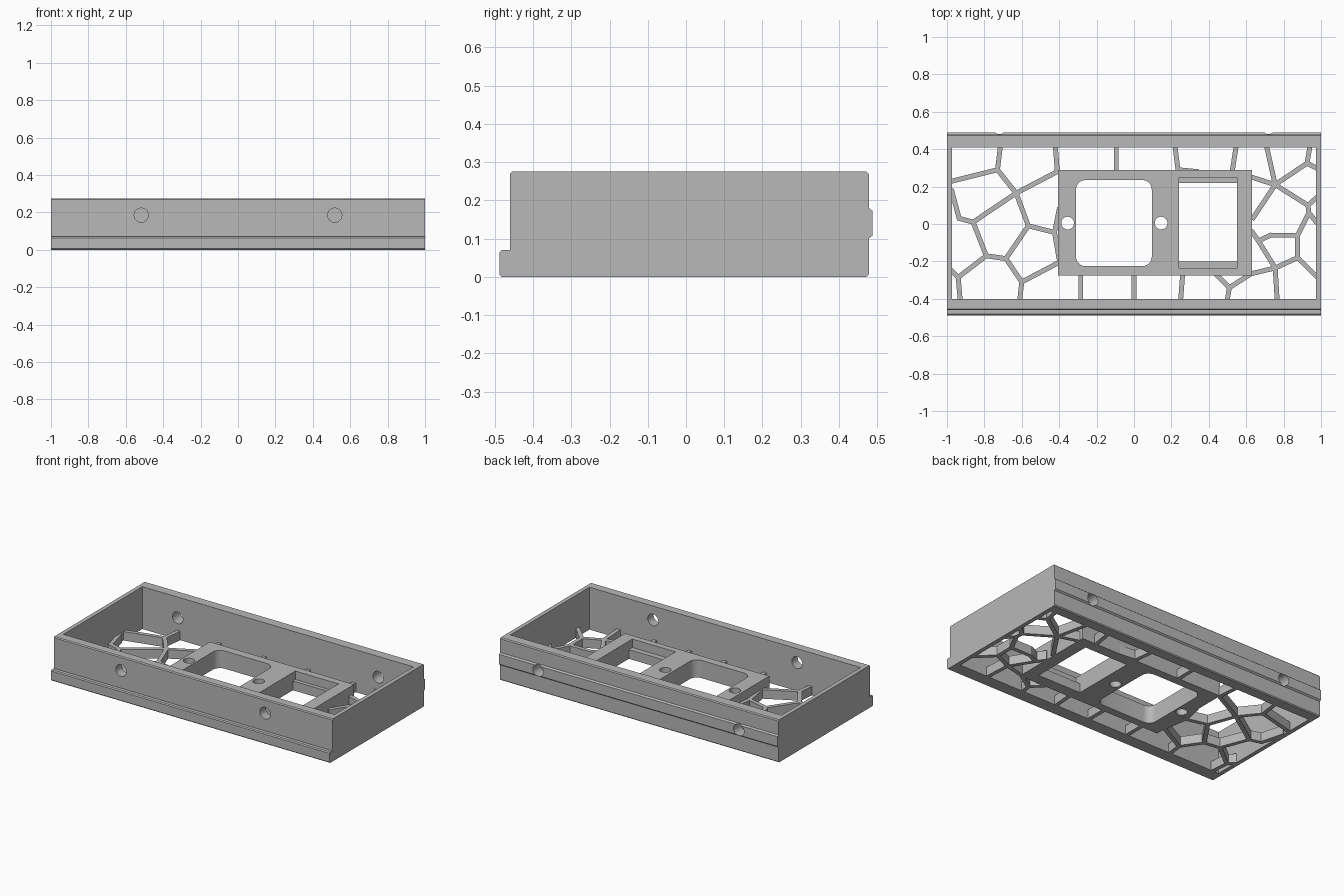
import bpy
import bmesh
from math import pi, cos, sin
from mathutils import Vector, Matrix

cube = bpy.data.objects.get("Cube")
if cube:
    bpy.data.objects.remove(cube, do_unlink=True)

grey = bpy.data.materials.new("plain grey")
grey.use_nodes = True
grey.diffuse_color = (.48, .48, .48, 1)
grey.node_tree.nodes["Principled BSDF"].inputs["Base Color"].default_value = grey.diffuse_color


def make_object(name, bm):
    bmesh.ops.recalc_face_normals(bm, faces=bm.faces)
    mesh = bpy.data.meshes.new(name)
    bm.to_mesh(mesh)
    bm.free()
    mesh.materials.append(grey)
    obj = bpy.data.objects.new(name, mesh)
    bpy.context.scene.collection.objects.link(obj)
    return obj


def add_prism(bm, outline, sweep):
    """Extrude a closed outline of 3D points along a vector."""
    face = bm.faces.new([bm.verts.new(p) for p in outline])
    out = bmesh.ops.extrude_face_region(bm, geom=[face])
    moved = [g for g in out["geom"] if isinstance(g, bmesh.types.BMVert)]
    bmesh.ops.translate(bm, vec=sweep, verts=moved)


def prism(name, outline, sweep):
    bm = bmesh.new()
    add_prism(bm, outline, sweep)
    return make_object(name, bm)


def box(name, x0, x1, y0, y1, z0, z1):
    outline = [(x0, y0, z0), (x1, y0, z0), (x1, y1, z0), (x0, y1, z0)]
    return prism(name, outline, (0, 0, z1 - z0))


def rounded_box(name, x0, x1, y0, y1, z0, z1, radius, steps=6):
    corners = [(x1, y1, -1, -1), (x0, y1, 1, -1), (x0, y0, 1, 1), (x1, y0, -1, 1)]
    outline = []
    for quarter, (x, y, sx, sy) in enumerate(corners):
        for i in range(steps + 1):
            a = (quarter + i / steps) * pi / 2
            outline.append((x + radius * (sx + cos(a)), y + radius * (sy + sin(a)), z0))
    return prism(name, outline, (0, 0, z1 - z0))


def cylinder(name, centre, radius, depth, along_y=False):
    bm = bmesh.new()
    turn = Matrix.Rotation(pi / 2, 4, "X") if along_y else Matrix()
    bmesh.ops.create_cone(bm, cap_ends=True, segments=32, radius1=radius, radius2=radius,
                          depth=depth, matrix=Matrix.Translation(centre) @ turn)
    return make_object(name, bm)


def cut(target, cutters):
    """Subtract the cutters, bake the result and drop the cutters."""
    for c in cutters:
        c.hide_render = True
        mod = target.modifiers.new("cut", "BOOLEAN")
        mod.object = c
        mod.solver = "EXACT"
    bpy.context.view_layer.update()
    graph = bpy.context.evaluated_depsgraph_get()
    mesh = bpy.data.meshes.new_from_object(target.evaluated_get(graph))
    target.modifiers.clear()
    target.data = mesh
    for c in cutters:
        bpy.data.objects.remove(c, do_unlink=True)


def smooth(obj):
    bpy.ops.object.select_all(action="DESELECT")
    obj.select_set(True)
    bpy.context.view_layer.objects.active = obj
    bpy.ops.object.shade_smooth_by_angle(angle=pi / 6)


# Outer tray: side profile with a front lip and a back ridge
TOP, FRONT, BACK, C = .275, -.46, .478, .006
profile = [(-.482, 0), (BACK - C, 0), (BACK, C), (BACK, .1), (.488, .108), (.488, .172),
           (BACK, .18), (BACK, TOP - C), (BACK - C, TOP), (FRONT + C, TOP), (FRONT, TOP - C),
           (FRONT, .07), (-.482, .07), (-.488, .064), (-.488, C)]
tray = prism("tray_walls", [(-1, y, z) for y, z in profile], (2, 0, 0))
cavity = box("cavity", -.973, .973, -.4, .41, -.1, 1)
wall_holes = []
for side in (-1, 1):
    wall_holes.append(cylinder("front_hole", (side * .517, -.45, .185), .038, .3, True))
    wall_holes.append(cylinder("back_hole", (side * .72, .45, .14), .038, .3, True))
cut(tray, [cavity] + wall_holes)
smooth(tray)

# Raised mounting block with two windows and two screw holes
block = box("mounting_block", -.405, .63, -.275, .29, 0, .115)
cut(block, [
    rounded_box("round_window", -.31, .095, -.225, .235, -.1, 1, .05),
    box("square_window", .24, .55, -.2, .22, -.1, 1),
    box("window_ledges", .24, .55, -.235, .245, .06, 1),
    cylinder("screw_hole_right", (-.355, .005, 0), .034, 1),
    cylinder("screw_hole_left", (.145, .005, 0), .034, 1),
])
smooth(block)


# Irregular cell web in the floor, as chains of straight ribs
def web(name, chains, width=.026, height=.058):
    bm = bmesh.new()
    for chain in chains:
        points = [Vector((x, y, 0)) for x, y in chain]
        for a, b in zip(points, points[1:]):
            along = (b - a).normalized()
            across = Vector((-along.y, along.x, 0)) * width / 2
            a, b = a - along * width * .3, b + along * width * .3
            add_prism(bm, [a - across, b - across, b + across, a + across], (0, 0, height))
    return make_object(name, bm)


hub, knee, fork, foot, elbow = (-.63, .165), (-.86, .01), (-.685, -.185), (-.6, -.31), (-.425, -.045)
web("right_web", [
    [(-.715, .41), (-.73, .29), hub, (-.41, .28), (-.42, .41)],
    [(-.73, .29), (-.97, .23)],
    [hub, knee, (-.935, .03), (-.975, .18)],
    [hub, (-.565, -.01), fork, foot, (-.61, -.4)],
    [knee, (-.79, -.17), fork],
    [(-.79, -.17), (-.94, -.285), (-.93, -.4)],
    [(-.94, -.285), (-.975, -.25)],
    [(-.565, -.01), elbow, (-.4, .08)],
    [elbow, (-.4, -.19)],
    [foot, (-.4, -.205)],
])

star, low, bend, join = (.755, .21), (.755, -.235), (.875, -.06), (.93, .1)
web("left_web", [
    [(.71, .41), star, (.925, .325), (.94, .41)],
    [(.925, .325), (.975, .3)],
    [(.63, .25), star, join, (.935, .06), bend],
    [star, (.635, .03)],
    [join, (.975, .14)],
    [(.935, .06), (.975, .01)],
    [(.63, -.04), (.665, -.09), low, (.765, -.4)],
    [(.665, -.09), (.73, -.06), bend, (.875, -.18), low],
    [(.875, -.18), (.975, -.28)],
    [low, (.63, -.265)],
])

# Short ribs joining the block to the front and back walls
web("short_ribs", [
    [(-.095, .41), (-.095, .28)],
    [(.22, .41), (.235, .29), (.34, .28)],
    [(.545, .41), (.525, .28)],
    [(-.285, -.4), (-.285, -.27)],
    [(0, -.4), (0, -.27)],
    [(.25, -.4), (.26, -.27)],
    [(.5, -.4), (.51, -.34), (.44, -.27)],
    [(.51, -.34), (.62, -.27)],
])
